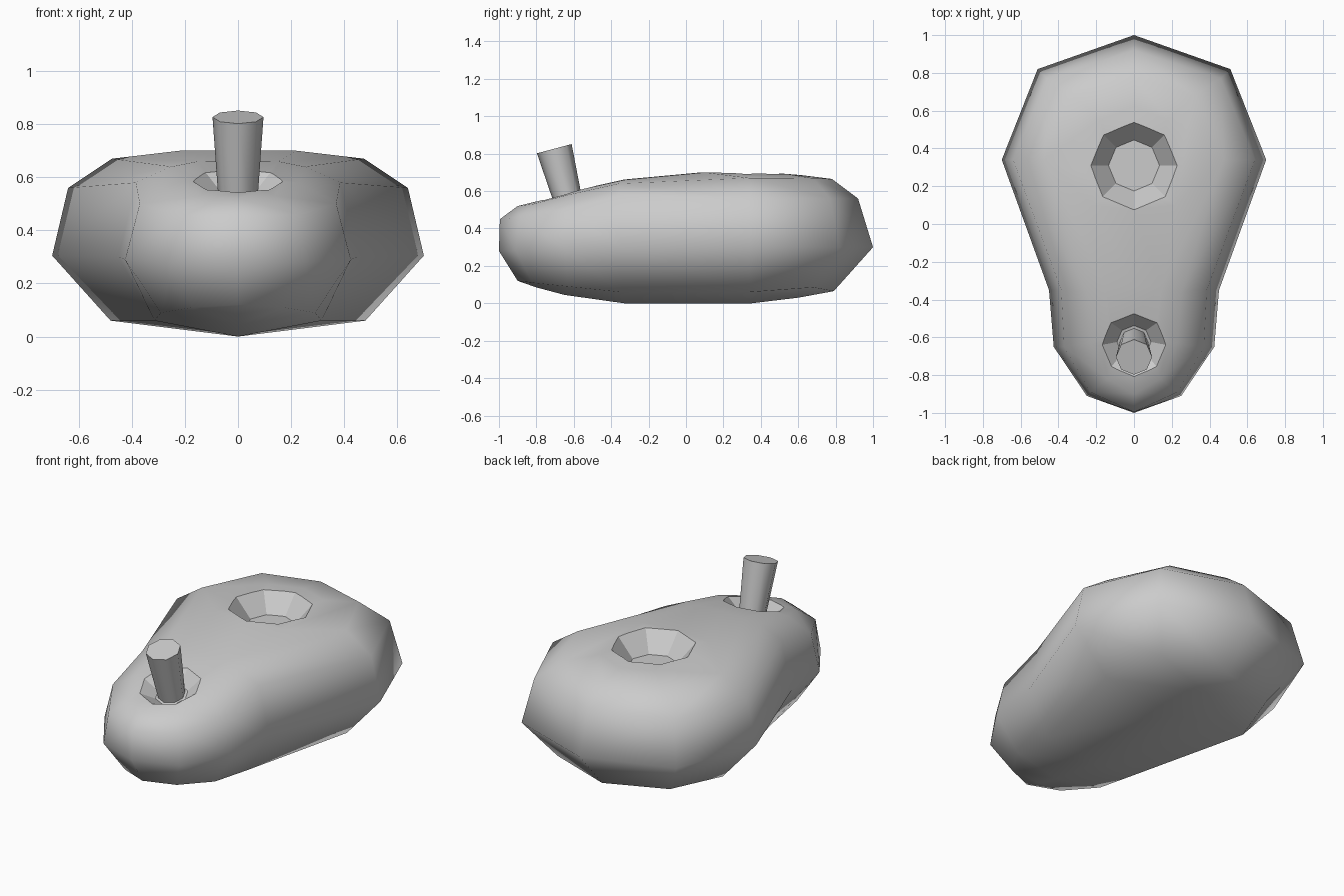
import bpy, bmesh
from math import radians
from mathutils import Matrix, Vector

if "Cube" in bpy.data.objects:
    bpy.data.objects.remove(bpy.data.objects["Cube"])

# Half outlines of the body, each from back centre to front centre
belly = [(0, .79, .065), (.37, .68, .085), (.48, .34, .06), (.315, -.35, .06),
         (.29, -.63, .09), (.17, -.82, .11), (0, -.9, .12)]
middle = [(0, 1, .30), (.51, .82, .30), (.70, .34, .305), (.45, -.35, .30),
          (.425, -.65, .29), (.25, -.91, .28), (0, -1, .28)]
upper = [(0, .92, .56), (.46, .77, .56), (.64, .34, .56), (.385, -.35, .58),
         (.37, -.65, .50), (.23, -.89, .46), (0, -.995, .45)]
shoulder = [(0, .78, .665), (.32, .68, .668), (.475, .34, .67), (.25, -.36, .64),
            (.23, -.63, .58), (.14, -.82, .53), (0, -.9, .52)]
crown = [(0, .62, .685), (.18, .55, .69), (.22, .10, .70), (.15, -.33, .66),
         (.13, -.60, .60), (.07, -.75, .56), (0, -.80, .545)]


def centre_line(ring, pts):
    return [ring[0]] + [(0, y, z) for y, z in pts] + [ring[-1]]


bottom_line = centre_line(belly, [(.6, .03), (.35, 0), (-.33, 0), (-.65, .045), (-.8, .085)])
top_line = centre_line(crown, [(.5, .695), (.08, .70), (-.33, .662), (-.60, .602), (-.74, .564)])
rows = [bottom_line, belly, middle, upper, shoulder, crown, top_line]


def make_object(name, bm):
    bmesh.ops.recalc_face_normals(bm, faces=bm.faces)
    mesh = bpy.data.meshes.new(name)
    bm.to_mesh(mesh)
    bm.free()
    obj = bpy.data.objects.new(name, mesh)
    bpy.context.collection.objects.link(obj)
    return obj


def octagon_cone(name, base, tilt, low, high, r_low, r_high):
    """Eight-sided tapered post between two heights on a tilted axis."""
    bm = bmesh.new()
    bmesh.ops.create_cone(bm, cap_ends=True, segments=8, radius1=r_low, radius2=r_high,
                          depth=high - low,
                          matrix=Matrix.Translation(Vector(base)) @ Matrix.Rotation(tilt, 4, 'X')
                          @ Matrix.Translation((0, 0, (low + high) / 2)))
    return make_object(name, bm)


# Body: skin the half outlines on both sides
bm = bmesh.new()
for side in (1, -1):
    grid = [[bm.verts.new((side * x, y, z)) for x, y, z in row] for row in rows]
    for a, b in zip(grid, grid[1:]):
        for i in range(len(a) - 1):
            bm.faces.new((a[i], a[i + 1], b[i + 1], b[i]))
bmesh.ops.remove_doubles(bm, verts=bm.verts, dist=0.0005)
for f in bm.faces:
    f.smooth = True
body = make_object("body", bm)

# Round pit on top and shallow dimple around the peg
lean = radians(14.9)
peg_base = (0, -.64, .585)
cutters = [octagon_cone("pit_cutter", (0, .31, .70), 0, -.115, .10, .135, .322),
           octagon_cone("dimple_cutter", peg_base, lean, -.06, .06, .09, .25)]
bpy.context.view_layer.objects.active = body
for cutter in cutters:
    mod = body.modifiers.new(cutter.name, 'BOOLEAN')
    mod.operation = 'DIFFERENCE'
    mod.solver = 'EXACT'
    mod.object = cutter
    cutter.hide_render = True
    bpy.ops.object.modifier_apply(modifier=mod.name)
    bpy.data.objects.remove(cutter)

# Peg leaning toward the front
peg = octagon_cone("peg", peg_base, lean, -.08, .25, .073, .096)
bpy.ops.object.select_all(action='DESELECT')
peg.select_set(True)
bpy.context.view_layer.objects.active = peg
bpy.ops.object.shade_smooth_by_angle(angle=radians(50))
